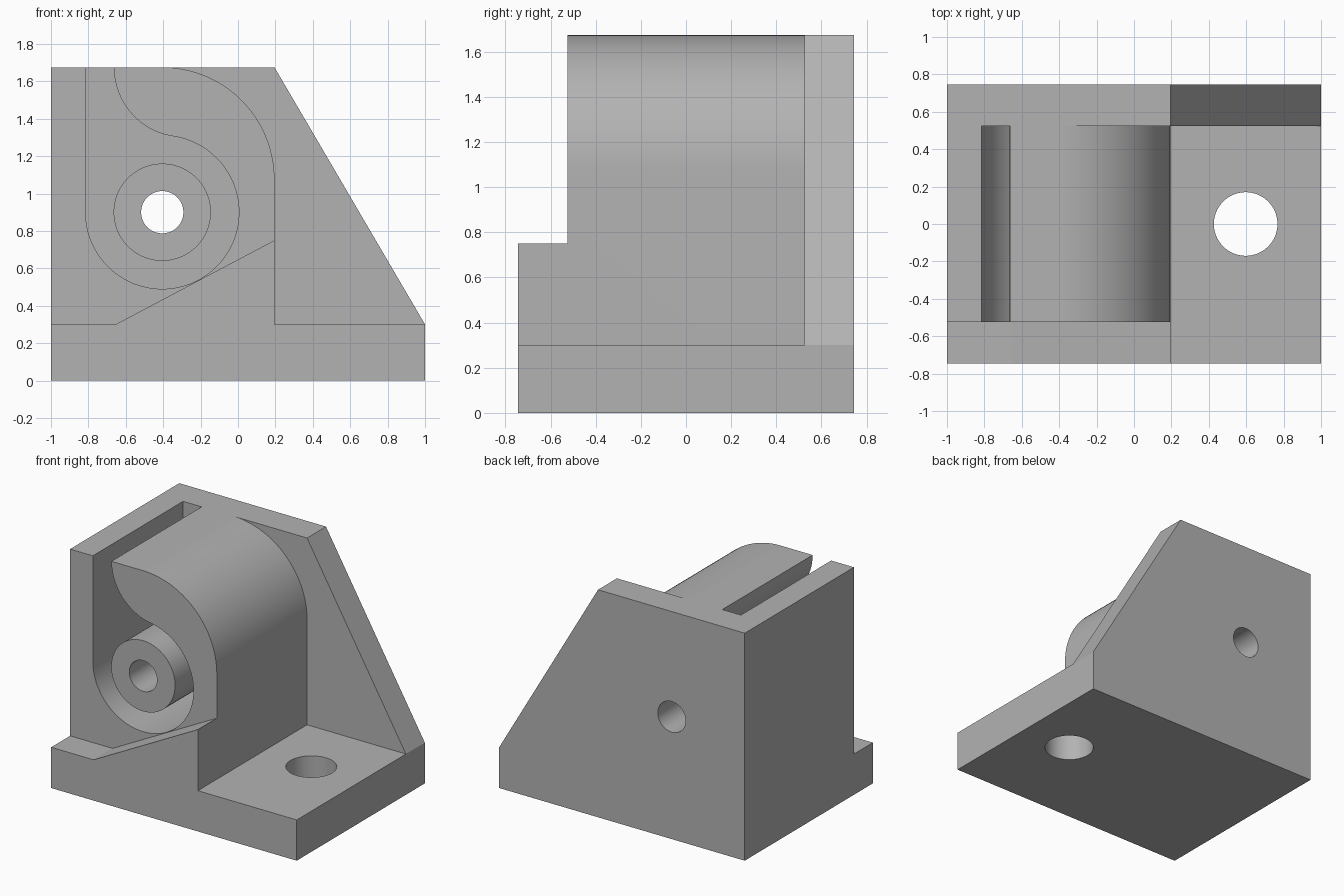
import bpy, bmesh
from math import radians, degrees, cos, sin, atan2, hypot

cube = bpy.data.objects.get("Cube")
if cube:
    bpy.data.objects.remove(cube, do_unlink=True)

grey = bpy.data.materials.new("machined grey")
grey.use_nodes = True
colour = (0.45, 0.45, 0.45, 1)
grey.diffuse_color = colour
grey.node_tree.nodes["Principled BSDF"].inputs["Base Color"].default_value = colour

# Shared dimensions
BACK, FACE, WALL = 0.745, 0.525, 0.195      # base half depth, body half depth, right wall
TOP, FLOOR = 1.675, 0.3
BX, BZ = -0.405, 0.9                        # bore axis
POCKET = 0.41


def arc(cx, cz, r, start, end, step=3):
    n = max(2, round(abs(end - start) / step))
    angles = [radians(start + (end - start) * i / n) for i in range(n + 1)]
    return [(cx + r * cos(a), cz + r * sin(a)) for a in angles]


def circle(cx, cz, r):
    return arc(cx, cz, r, 0, 360)[:-1]


def prism(name, profile, low, high, axis="Y"):
    """Extrude a closed profile along y (profile is x, z) or z (profile is x, y)."""
    place = (lambda p, d: (p[0], d, p[1])) if axis == "Y" else (lambda p, d: (*p, d))
    bm = bmesh.new()
    a, b = ([bm.verts.new(place(p, d)) for p in profile] for d in (low, high))
    bm.faces.new(a)
    bm.faces.new(b[::-1])
    for i in range(len(a)):
        j = (i + 1) % len(a)
        bm.faces.new((a[j], a[i], b[i], b[j]))
    bmesh.ops.recalc_face_normals(bm, faces=bm.faces)
    mesh = bpy.data.meshes.new(name)
    bm.to_mesh(mesh)
    bm.free()
    mesh.materials.append(grey)
    obj = bpy.data.objects.new(name, mesh)
    bpy.context.collection.objects.link(obj)
    return obj


def combine(target, tool, operation):
    tool.hide_render = True
    mod = target.modifiers.new(operation.lower(), "BOOLEAN")
    mod.operation, mod.solver, mod.object = operation, "EXACT", tool
    bpy.context.view_layer.objects.active = target
    bpy.ops.object.modifier_apply(modifier=mod.name)
    bpy.data.objects.remove(tool, do_unlink=True)


# Base slab
bracket = prism("bearing_bracket", [(-1, 0), (1, 0), (1, FLOOR), (-1, FLOOR)], -BACK, BACK)

# Back plate with sloping right edge
plate = prism("back_plate", [(-1, 0), (1, 0), (1, FLOOR), (WALL, TOP), (-1, TOP)], FACE, BACK)

# Housing: rounded shoulder, and a pocket open to the top through a flared slot
sx, sz = -0.29, TOP
flare = hypot(sx - BX, sz - BZ) - POCKET
lean = degrees(atan2(sz - BZ, sx - BX))
outline = [(-1, 0), (WALL, 0)]
outline += arc(BX, TOP - 0.6, 0.6, 0, 90)
outline += arc(sx, sz, flare, 180, 180 + lean)
outline += arc(BX, BZ, POCKET, lean, -180)[1:]
outline += [(BX - POCKET, TOP), (-1, TOP)]
housing = prism("housing", outline, -FACE, 0.6)

# Front ledge with sloping top
ledge = prism("front_ledge", [(-1, 0), (WALL, 0), (WALL, 0.75), (-0.655, FLOOR), (-1, FLOOR)],
              -BACK, 0)

# Boss inside the pocket
boss = prism("boss", circle(BX, BZ, 0.26), -FACE, 0.6)

for part in (plate, housing, ledge, boss):
    combine(bracket, part, "UNION")

# Bore through the boss and bolt hole through the base
combine(bracket, prism("bore_cutter", circle(BX, BZ, 0.113), -1, 1), "DIFFERENCE")
combine(bracket, prism("bolt_cutter", circle(0.597, 0, 0.17), -0.2, 0.5, "Z"), "DIFFERENCE")

# Merge coplanar faces and shade
bm = bmesh.new()
bm.from_mesh(bracket.data)
bmesh.ops.remove_doubles(bm, verts=bm.verts, dist=0.0001)
bmesh.ops.dissolve_limit(bm, angle_limit=radians(0.3), verts=bm.verts, edges=bm.edges)
bm.to_mesh(bracket.data)
bm.free()
bpy.ops.object.select_all(action="DESELECT")
bracket.select_set(True)
bpy.context.view_layer.objects.active = bracket
bpy.ops.object.shade_smooth_by_angle(angle=radians(25))
